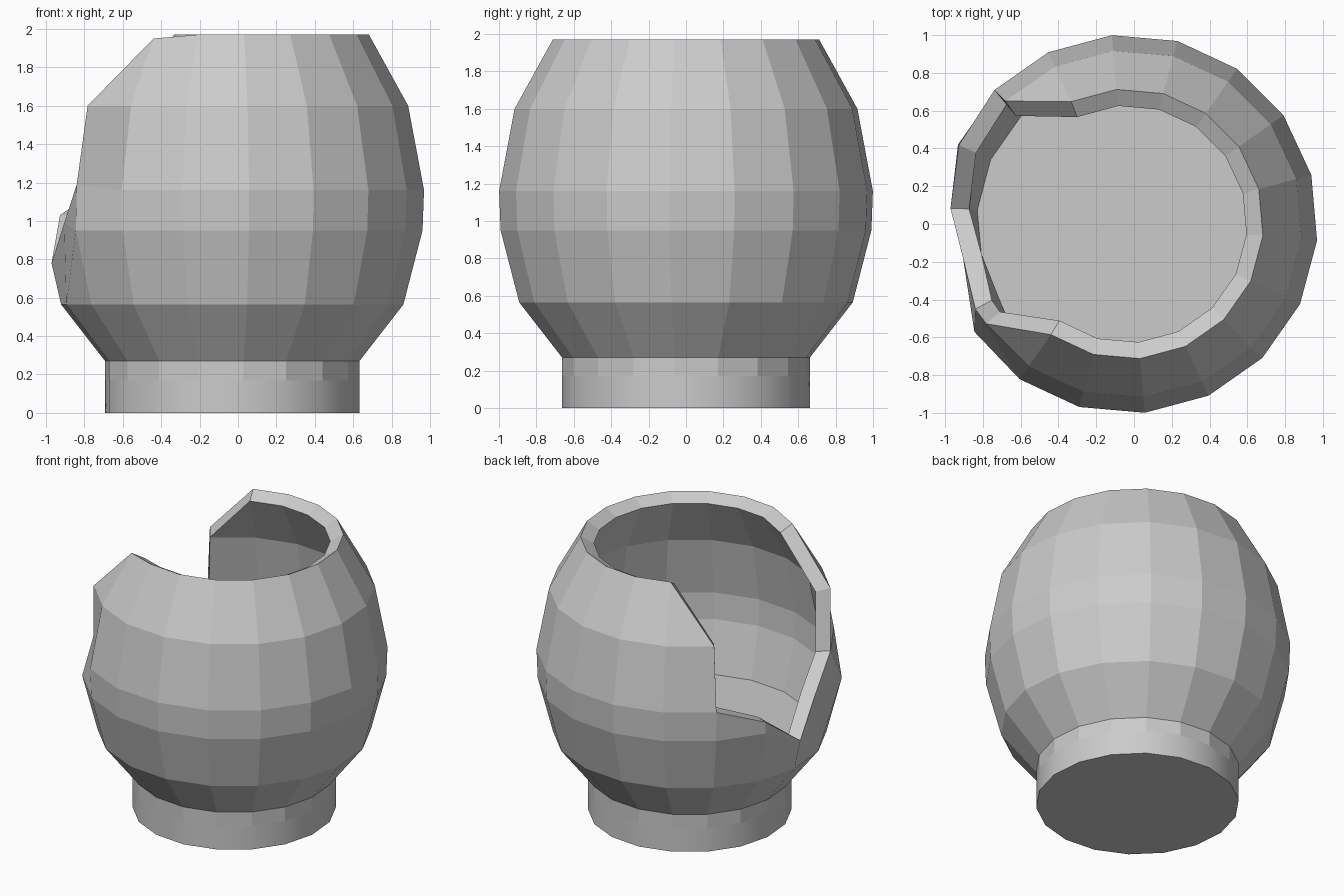
import bpy, bmesh
from math import sin, cos, radians

if "Cube" in bpy.data.objects:
    bpy.data.objects.remove(bpy.data.objects["Cube"])

SIDES, CX, WALL = 18, -0.03, 0.1
PROFILE = [(0.665, 0.27), (0.895, 0.565), (0.995, 0.95),
           (1.003, 1.16), (0.92, 1.60), (0.715, 1.97)]
ANGLES = [-5 + 20 * i for i in range(SIDES)]


def polar(r, deg, z):
    return (CX + r * cos(radians(deg)), r * sin(radians(deg)), z)


def make_object(name, bm):
    bmesh.ops.recalc_face_normals(bm, faces=bm.faces[:])
    mesh = bpy.data.meshes.new(name)
    bm.to_mesh(mesh)
    bm.free()
    obj = bpy.data.objects.new(name, mesh)
    bpy.context.collection.objects.link(obj)
    return obj


# Broken side: number of points per column, and points moved by the break
HEIGHTS = {135: 5, 155: 4, 175: 3, 195: 3, 215: 5}
MOVED = {(155, 3): polar(0.99, 155, 1.03),
         (175, 2): polar(0.945, 175, 0.78),
         (195, 2): (-0.905, -0.18, 0.99),
         (215, 3): (-0.84, -0.45, 1.19),
         (235, 5): polar(0.715, 235, 1.95)}

# Outer skin of the bowl
bm = bmesh.new()
cols = []
for a in ANGLES:
    n = HEIGHTS.get(a, len(PROFILE))
    cols.append([bm.verts.new(MOVED.get((a, j), polar(r, a, z)))
                 for j, (r, z) in enumerate(PROFILE[:n])])
for i, a in enumerate(ANGLES):
    p, q = cols[i], cols[(i + 1) % SIDES]
    n = min(len(p), len(q))
    for j in range(n - 1):
        bm.faces.new((p[j], q[j], q[j + 1], p[j + 1]))
    # slanted triangle where the break steps down or up
    if len(p) > n and a != 135:
        bm.faces.new((p[n - 1], q[n - 1], p[n]))
    elif len(q) > n:
        bm.faces.new((p[n - 1], q[n - 1], q[n]))

# Inner skin, floor and broken rim
bm.normal_update()
base = {c[0] for c in cols}
outer_faces = bm.faces[:]
rim = [e for e in bm.edges if e.is_boundary and not base & set(e.verts)]
inner = {}
for c in cols:
    for v in c[1:]:
        inner[v] = (v.co - v.normal * WALL).copy()
inner = {v: bm.verts.new(co) for v, co in inner.items()}
for f in outer_faces:
    if not base & set(f.verts):
        bm.faces.new([inner[v] for v in reversed(f.verts[:])])
for e in rim:
    v, w = e.verts
    bm.faces.new((v, w, inner[w], inner[v]))
bm.faces.new([inner[c[1]] for c in cols])
make_object("broken_bowl", bm)

# Foot: smooth lower band, faceted upper band, flat base
bm = bmesh.new()
rings = [[bm.verts.new(polar(0.665, a, z)) for a in ANGLES]
         for z in (0, 0.17, 0.27)]
for k in range(2):
    for i in range(SIDES):
        j = (i + 1) % SIDES
        f = bm.faces.new((rings[k][i], rings[k][j],
                          rings[k + 1][j], rings[k + 1][i]))
        f.smooth = k == 0
bm.faces.new(rings[0][::-1])
make_object("foot", bm)
